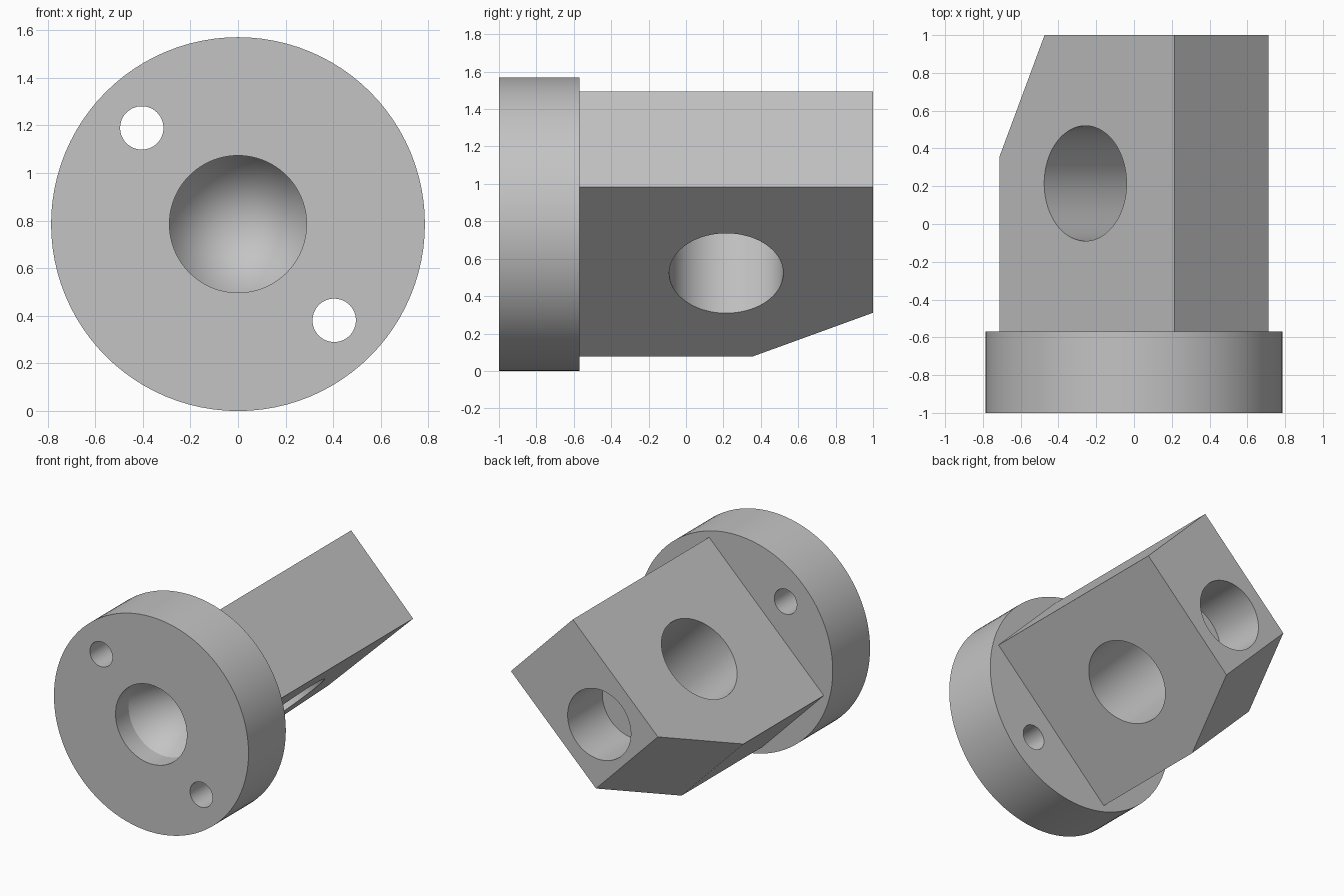
import bpy, bmesh, math
from mathutils import Matrix, Vector

cube = bpy.data.objects.get("Cube")
if cube:
    bpy.data.objects.remove(cube, do_unlink=True)

R = 0.785                      # flange radius and axis height
FRONT, STEP, BACK = -1.0, -0.57, 1.0
SIDES = 96
TILT = Matrix.Rotation(math.radians(-44.4), 4, 'Y')
PLACE = Matrix.Translation((0, 0, R))

steel = bpy.data.materials.new("plain_grey")
steel.use_nodes = True
grey = (0.55, 0.55, 0.55, 1)
steel.diffuse_color = grey
steel.node_tree.nodes["Principled BSDF"].inputs["Base Color"].default_value = grey


def make(name, bm, matrix):
    bmesh.ops.transform(bm, matrix=matrix, verts=bm.verts)
    bmesh.ops.recalc_face_normals(bm, faces=bm.faces)
    mesh = bpy.data.meshes.new(name)
    bm.to_mesh(mesh)
    bm.free()
    mesh.materials.append(steel)
    obj = bpy.data.objects.new(name, mesh)
    bpy.context.collection.objects.link(obj)
    return obj


def rod(name, r1, r2, y1, y2, x=0, z=0):
    """Round bar or cone along y, from radius r1 at y1 to r2 at y2."""
    bm = bmesh.new()
    bmesh.ops.create_cone(bm, cap_ends=True, segments=SIDES,
                          radius1=r1, radius2=r2, depth=y2 - y1)
    turn = Matrix.Rotation(math.radians(-90), 4, 'X')
    return make(name, bm, PLACE @ Matrix.Translation((x, (y1 + y2) / 2, z)) @ turn)


def combine(target, tool, operation):
    mod = target.modifiers.new(operation.lower(), 'BOOLEAN')
    mod.operation = operation
    mod.solver = 'EXACT'
    mod.object = tool
    bpy.context.view_layer.objects.active = target
    bpy.ops.object.modifier_apply(modifier=mod.name)
    bpy.data.objects.remove(tool, do_unlink=True)


# Round flange
body = rod("flanged_block", R, R, FRONT, STEP)

# Tilted block with one bevelled back corner, extruded across its thickness
bm = bmesh.new()
half, thick = 0.648, 0.357
outline = [(-half, STEP - 0.1), (half, STEP - 0.1), (half, BACK),
           (0.335 - half, BACK), (-half, 0.355)]
face = bm.faces.new([bm.verts.new((u, y, -thick)) for u, y in outline])
new = bmesh.ops.extrude_face_region(bm, geom=[face])["geom"]
bmesh.ops.translate(bm, vec=Vector((0, 0, 2 * thick)),
                    verts=[v for v in new if isinstance(v, bmesh.types.BMVert)])
combine(body, make("block", bm, PLACE @ TILT), 'UNION')

# Front bore: short straight part leading to a long cone, cut as one revolved tool
bm = bmesh.new()
profile = [(0, FRONT - 0.1), (0.288, FRONT - 0.1), (0.288, FRONT + 0.15), (0, FRONT + 0.65)]
points = [bm.verts.new((r, y, 0)) for r, y in profile]
edges = [bm.edges.new(pair) for pair in zip(points, points[1:])]
bmesh.ops.spin(bm, geom=points + edges, cent=(0, 0, 0), axis=(0, 1, 0),
               angle=math.tau, steps=SIDES, use_duplicate=False)
bmesh.ops.remove_doubles(bm, verts=bm.verts, dist=0.0001)
combine(body, make("front_bore", bm, PLACE), 'DIFFERENCE')

# Blind hole in the back end
combine(body, rod("back_hole", 0.255, 0.255, BACK - 0.4, BACK + 0.1), 'DIFFERENCE')

# Two bolt holes through the flange
for side in (-1, 1):
    combine(body, rod("bolt_hole", 0.091, 0.091, FRONT - 0.1, STEP + 0.1,
                      side * 0.404, -side * 0.404), 'DIFFERENCE')

# Cross hole through the block's thickness
bm = bmesh.new()
bmesh.ops.create_cone(bm, cap_ends=True, segments=SIDES,
                      radius1=0.305, radius2=0.305, depth=2)
combine(body, make("cross_hole", bm, PLACE @ TILT @ Matrix.Translation((-0.011, 0.215, 0))),
        'DIFFERENCE')

# Smooth round walls, sharp machined edges
bpy.ops.object.select_all(action='DESELECT')
body.select_set(True)
bpy.context.view_layer.objects.active = body
bpy.ops.object.shade_smooth_by_angle(angle=math.radians(20))
